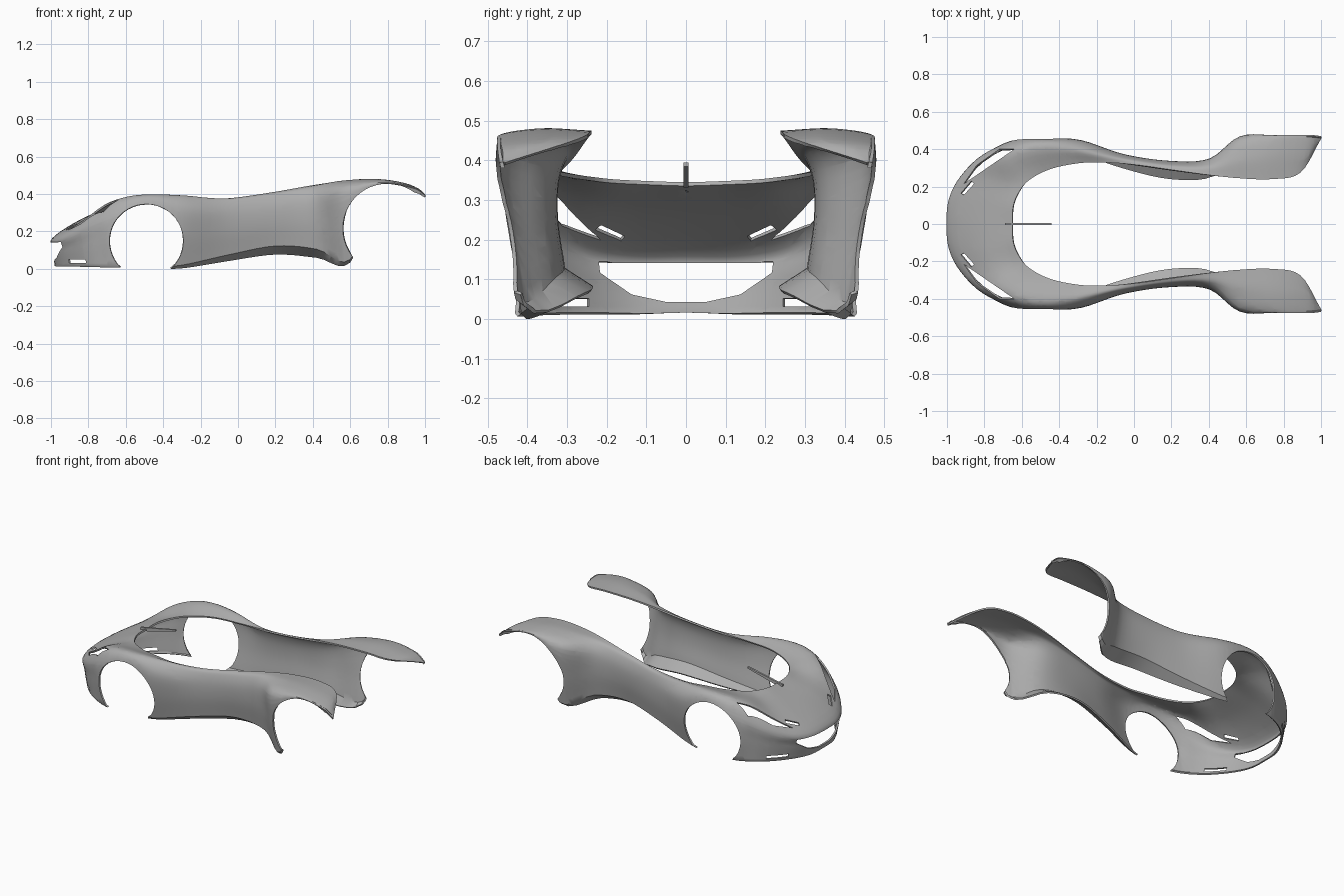
import bpy, bmesh, math
from mathutils import Vector

if "Cube" in bpy.data.objects:
    bpy.data.objects.remove(bpy.data.objects["Cube"], do_unlink=True)

# One grey paint for everything
paint = bpy.data.materials.new("grey_paint")
paint.use_nodes = True
paint.diffuse_color = (0.42, 0.42, 0.42, 1)
paint.node_tree.nodes["Principled BSDF"].inputs["Base Color"].default_value = (0.42, 0.42, 0.42, 1)


def spline(points, steps, first=None):
    """Catmull-Rom curve through points; first is an optional phantom start point."""
    p = [Vector(q) for q in points]
    start = Vector(first) if first else p[0] * 2 - p[1]
    p = [start] + p + [p[-1] * 2 - p[-2]]
    out = []
    for a, b, c, d in zip(p, p[1:], p[2:], p[3:]):
        for s in range(steps):
            t = s / steps
            out.append(0.5 * (2 * b + (c - a) * t + (2 * a - 5 * b + 4 * c - d) * t ** 2
                              + (3 * b - a - 3 * c + d) * t ** 3))
    return out + [p[-2]]


def guide(points):
    """Lengthwise guide from the nose centre to the tail, symmetric at the nose."""
    x, y, z = points[1]
    return spline(points, 5, (x, -y, z))


def add_object(name, bm):
    mesh = bpy.data.meshes.new(name)
    bm.to_mesh(mesh)
    bm.free()
    mesh.materials.append(paint)
    obj = bpy.data.objects.new(name, mesh)
    bpy.context.scene.collection.objects.link(obj)
    return obj


def cut_hole(bm, outline, axes, region):
    """Cut a convex outline, drawn on two axes, out of the faces lying in region."""
    def place(pair):
        v = Vector((0, 0, 0))
        v[axes[0]], v[axes[1]] = pair
        return v
    corners = [place(pair) for pair in outline]
    middle = sum(corners, Vector((0, 0, 0))) / len(corners)
    faces = {f for f in bm.faces if region(f.calc_center_median())}
    for p, q in zip(corners, corners[1:] + corners[:1]):
        along = q - p
        normal = place((-along[axes[1]], along[axes[0]])).normalized()
        if normal.dot(middle - p) < 0:
            normal.negate()
        geom = list(faces) + list({e for f in faces for e in f.edges})
        geom += list({v for f in faces for v in f.verts})
        result = bmesh.ops.bisect_plane(bm, geom=geom, dist=1e-5, plane_co=p, plane_no=normal)
        faces = {f for f in result["geom"] if isinstance(f, bmesh.types.BMFace)
                 and (f.calc_center_median() - p).dot(normal) > 0}
    bmesh.ops.delete(bm, geom=list(faces), context="FACES")


def circle(cx, cz, r, n=48):
    return [(cx + r * math.cos(2 * math.pi * i / n), cz + r * math.sin(2 * math.pi * i / n))
            for i in range(n)]


# Guides of the left half: opening edge, ridge, widest line, sill
edge = guide([(-.65, 0, .345), (-.645, .10, .348), (-.61, .18, .352), (-.56, .235, .358),
              (-.47, .285, .365), (-.36, .315, .37), (-.22, .33, .368), (-.02, .32, .38),
              (.2, .29, .412), (.4, .262, .447), (.56, .245, .468), (.74, .24, .474),
              (.89, .275, .453), (1, .455, .395)])
ridge = guide([(-.84, 0, .265), (-.83, .12, .268), (-.77, .24, .295), (-.70, .35, .35),
               (-.58, .40, .388), (-.45, .41, .398), (-.29, .40, .39), (-.05, .35, .366),
               (.2, .315, .395), (.4, .31, .435), (.56, .36, .468), (.75, .37, .48),
               (.92, .38, .45), (1, .462, .396)])
shoulder = guide([(-.992, 0, .165), (-.98, .13, .165), (-.92, .25, .185), (-.80, .37, .24),
                  (-.62, .448, .31), (-.46, .454, .35), (-.28, .445, .32), (-.05, .37, .30),
                  (.2, .335, .33), (.4, .345, .37), (.56, .46, .42), (.75, .468, .465),
                  (.93, .47, .44), (1, .47, .395)])
sill = guide([(-.98, 0, .02), (-.965, .13, .02), (-.90, .25, .02), (-.79, .36, .018),
              (-.64, .43, .014), (-.47, .43, .014), (-.31, .41, .018), (-.05, .35, .075),
              (.2, .315, .122), (.42, .33, .105), (.6, .43, .05), (.75, .46, .40),
              (.93, .465, .415), (1, .468, .385)])
# How far the sill folds inward underneath
fold = guide([(f, 0, 0) for f in (0, .1, .1, .1, .1, .1, .3, .7, 1, 1, .3, .1, .05, 0)])

# Body shell: cross-sections lofted along the guides
bm = bmesh.new()
columns = []
for e, r, w, s, f in zip(edge, ridge, shoulder, sill, fold):
    middle = w.lerp(s, 0.45)
    bulge = 0.012 * min(1, (w.z - s.z) / 0.3)
    if w.x < -0.7:
        middle.x -= bulge
    else:
        middle.y += bulge
    section = spline([e, r, w, middle, s], 5)
    section.append(s + Vector((0, -.07 * f.x, -.042 * f.x - .004)))
    columns.append([bm.verts.new(v) for v in section])
for a, b in zip(columns, columns[1:]):
    for j in range(len(a) - 1):
        bm.faces.new((a[j], b[j], b[j + 1], a[j + 1]))

# Wheel arches
cut_hole(bm, circle(-.49, .148, .198), (0, 2), lambda c: c.x < -.2)
cut_hole(bm, circle(.80, .215, .24), (0, 2), lambda c: c.x > .4)
# Mouth and bumper slot
cut_hole(bm, [(-.1, .142), (.225, .142), (.222, .115), (.14, .06), (.05, .041), (-.1, .041)],
         (1, 2), lambda c: c.x < -.85)
cut_hole(bm, [(.25, .03), (.345, .03), (.345, .05), (.25, .05)], (1, 2), lambda c: c.x < -.7)
# Headlight and hood vent
cut_hole(bm, [(-.64, .40), (-.72, .40), (-.84, .315), (-.91, .215)], (0, 1), lambda c: c.z > .2)
cut_hole(bm, [(-.925, .165), (-.91, .155), (-.855, .215), (-.87, .23)], (0, 1),
         lambda c: c.z > .18)
bmesh.ops.remove_doubles(bm, verts=bm.verts, dist=0.0002)
body = add_object("body_shell", bm)

# Mirror to the right half and give the sheet its thickness
mirror = body.modifiers.new("mirror", "MIRROR")
mirror.use_axis = (False, True, False)
mirror.merge_threshold = 0.0005
thick = body.modifiers.new("thickness", "SOLIDIFY")
thick.thickness = 0.01
thick.offset = -1

# Windscreen wiper: slim arm with a pivot block
bm = bmesh.new()
side = bm.faces.new([bm.verts.new((x, -.006, z)) for x, z in (
    (-.69, .332), (-.64, .332), (-.44, .384), (-.44, .394), (-.65, .352), (-.69, .345))])
extruded = bmesh.ops.extrude_face_region(bm, geom=[side])["geom"]
bmesh.ops.translate(bm, vec=(0, .012, 0),
                    verts=[v for v in extruded if isinstance(v, bmesh.types.BMVert)])
bmesh.ops.recalc_face_normals(bm, faces=bm.faces)
add_object("wiper", bm)

# Smooth shading with crisp edges
bpy.ops.object.select_all(action="DESELECT")
body.select_set(True)
bpy.context.view_layer.objects.active = body
for name in ("mirror", "thickness"):
    bpy.ops.object.modifier_apply(modifier=name)
bpy.ops.object.shade_smooth_by_angle(angle=math.radians(35))
